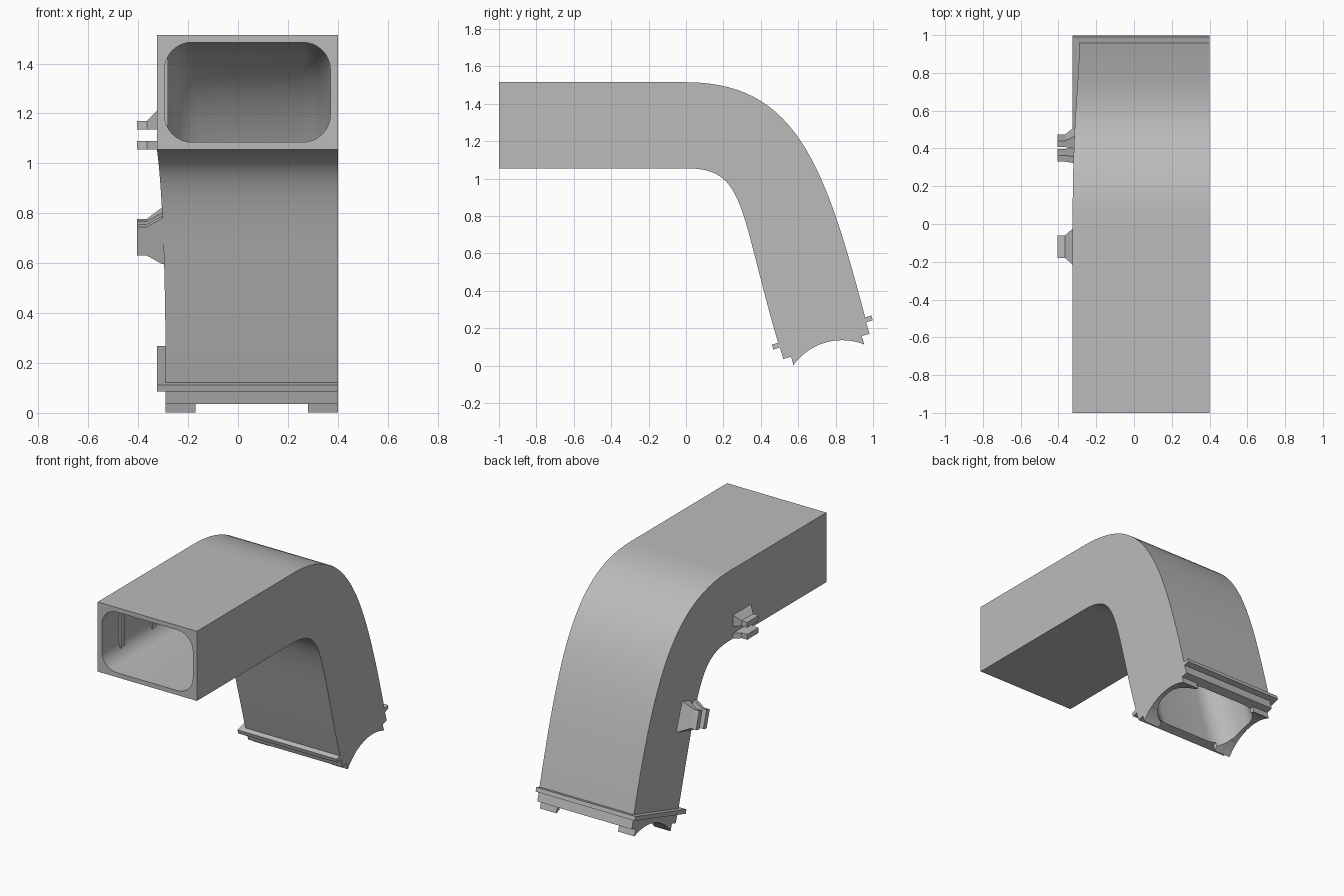
import bpy, bmesh, math
from mathutils import Vector

if "Cube" in bpy.data.objects:
    bpy.data.objects.remove(bpy.data.objects["Cube"])

grey = bpy.data.materials.new("plain_grey")
grey.use_nodes = True
tone = (0.5, 0.5, 0.5, 1)
grey.diffuse_color = tone
grey.node_tree.nodes["Principled BSDF"].inputs["Base Color"].default_value = tone

RIGHT, LEFT, LEFT_END, WALL = 0.40, -0.325, -0.29, 0.03

# Frame of the tilted lower end, as (y, z) directions
TILT = math.radians(16.3)
ACROSS = Vector((math.cos(TILT), math.sin(TILT)))
DOWN = Vector((math.sin(TILT), -math.cos(TILT)))
END = Vector((0.725, 0.19))


def loft(name, sections):
    """Closed solid through matching rings of points."""
    bm = bmesh.new()
    rings = [[bm.verts.new(p) for p in s] for s in sections]
    n = len(rings[0])
    for a, b in zip(rings, rings[1:]):
        for i in range(n):
            j = (i + 1) % n
            bm.faces.new((a[i], a[j], b[j], b[i]))
    bm.faces.new(rings[0])
    bm.faces.new(rings[-1])
    bmesh.ops.recalc_face_normals(bm, faces=bm.faces)
    me = bpy.data.meshes.new(name)
    bm.to_mesh(me)
    bm.free()
    me.materials.append(grey)
    ob = bpy.data.objects.new(name, me)
    bpy.context.collection.objects.link(ob)
    return ob


def end_prism(name, x0, x1, outline):
    """Outline in the lower end's frame, extruded along x."""
    pts = [END + ACROSS * u + DOWN * d for u, d in outline]
    return loft(name, [[(x, p.x, p.y) for p in pts] for x in (x0, x1)])


def bezier(pts, t):
    s = 1 - t
    return pts[0] * s**3 + pts[1] * 3*s*s*t + pts[2] * 3*s*t*t + pts[3] * t**3


# Bend curves of the outside and inside of the elbow
outer = [Vector((0, 1.515)), Vector((0.58, 1.515)), Vector((0.74, 1.09)), END + ACROSS * 0.2425]
inner = [Vector((0, 1.055)), Vector((0.32, 1.055)), Vector((0.28, 0.85)), END - ACROSS * 0.2425]
STEPS = 28
stations = [(inner[0] - Vector((1, 0)), outer[0] - Vector((1, 0)), 0)]
stations += [(bezier(inner, i / STEPS), bezier(outer, i / STEPS), i / STEPS) for i in range(STEPS + 1)]


def left_edge(t):
    return LEFT + (LEFT_END - LEFT) * t * t * (3 - 2 * t)


def duct_ring(lo, hi, t):
    x = left_edge(t)
    return [(x, *lo), (RIGHT, *lo), (RIGHT, *hi), (x, *hi)]


def bore_ring(lo, hi, t):
    """Rounded rectangle inside the duct wall."""
    v = (hi - lo).normalized()
    inset, r = WALL + 0.03 * t * t, 0.11 + 0.04 * t * t
    x0, x1 = left_edge(t) + WALL, RIGHT - WALL
    v0, v1 = inset, (hi - lo).length - inset
    ring = []
    for k, (cx, cv) in enumerate([(x1 - r, v1 - r), (x0 + r, v1 - r), (x0 + r, v0 + r), (x1 - r, v0 + r)]):
        for i in range(9):
            a = math.pi / 2 * (k + i / 8)
            p = lo + v * (cv + r * math.sin(a))
            ring.append((cx + r * math.cos(a), p.x, p.y))
    return ring


duct = loft("duct_elbow", [duct_ring(*s) for s in stations])

# Bore cutter, run past both ends
front, back = stations[0], stations[-1]
ahead = Vector((-0.1, 0))
bore_path = [(front[0] + ahead, front[1] + ahead, 0)] + stations
bore_path.append((back[0] + DOWN * 0.3, back[1] + DOWN * 0.3, 1))
bore = loft("bore_cutter", [bore_ring(*s) for s in bore_path])
bore.hide_render = True

# Lower flange, saddle collar and corner tabs
STEP, SHELF, TIP, TAB_U, SAG = 0.027, 0.091, 0.138, 0.197, 0.068
R = (TAB_U**2 + SAG**2) / (2 * SAG)


def saddle(u):
    return TIP - SAG + R - math.sqrt(R * R - u * u)


flange = end_prism("end_flange", LEFT, RIGHT, [(-0.277, 0), (0.277, 0), (0.277, STEP), (-0.277, STEP)])
arc = [TAB_U * (1 - i / 12) for i in range(25)]
collar = end_prism("saddle_collar", LEFT_END, RIGHT,
                   [(-0.24, STEP), (0.24, STEP), (0.24, SHELF)]
                   + [(u, min(saddle(u), SHELF)) for u in arc] + [(-0.24, SHELF)])
cut_parts = [duct, flange, collar]
start = math.sqrt(R * R - (R - (SHELF - TIP + SAG))**2)
for side, x0, x1 in (("left", RIGHT - 0.12, RIGHT), ("right", LEFT_END, LEFT_END + 0.12)):
    for place, sign in (("back", 1), ("front", -1)):
        us = [start + (TAB_U - start) * i / 6 for i in range(7)]
        outline = [(sign * TAB_U, SHELF)] + [(sign * u, saddle(u)) for u in us]
        cut_parts.append(end_prism(f"saddle_tab_{place}_{side}", x0, x1, outline))

# Hollow out the duct and its end pieces
for ob in cut_parts:
    mod = ob.modifiers.new("bore", "BOOLEAN")
    mod.operation, mod.solver, mod.object = "DIFFERENCE", "EXACT", bore
    bpy.context.view_layer.objects.active = ob
    bpy.ops.object.modifier_apply(modifier=mod.name)
bpy.data.objects.remove(bore)


# Cable clips: two flared plates standing out from the right wall
def clip_plate(name, origin, along, normal, root, bottom, gusset):
    rings = []
    for x, half, rise in ((-0.405, 0.06, 0), (-0.365, 0.06, 0), (root, 0.095, gusset), (root + 0.015, 0.095, gusset)):
        corners = [(-half, bottom), (half, bottom), (half, bottom + 0.035 + rise), (-half, bottom + 0.035 + rise)]
        pts = [origin + along * a + normal * n for a, n in corners]
        rings.append([(x, p.x, p.y) for p in pts])
    loft(name, rings)


for name, origin, along, normal, root in (
        ("upper_clip", Vector((-0.12, 1.055)), Vector((1, 0)), Vector((0, 1)), LEFT),
        ("lower_clip", Vector((0.347, 0.688)), DOWN, ACROSS, -0.305)):
    clip_plate(name + "_edge_plate", origin, along, normal, root, 0, 0)
    clip_plate(name + "_gusset_plate", origin, along, normal, root, 0.08, 0.04)

# Thin ribs on the inside of the right wall
for name, y in (("front_inner_rib", -0.8), ("rear_inner_rib", -0.47)):
    x0, x1 = LEFT + 0.02, LEFT + 0.045
    loft(name, [[(x0, y - 0.02, z), (x1, y - 0.02, z), (x1, y + 0.02, z), (x0, y + 0.02, z)] for z in (1.15, 1.42)])

# Smooth the curved surfaces, keep the edges sharp
bpy.ops.object.select_all(action="DESELECT")
for ob in cut_parts:
    ob.select_set(True)
bpy.context.view_layer.objects.active = duct
bpy.ops.object.shade_smooth_by_angle(angle=math.radians(30))
